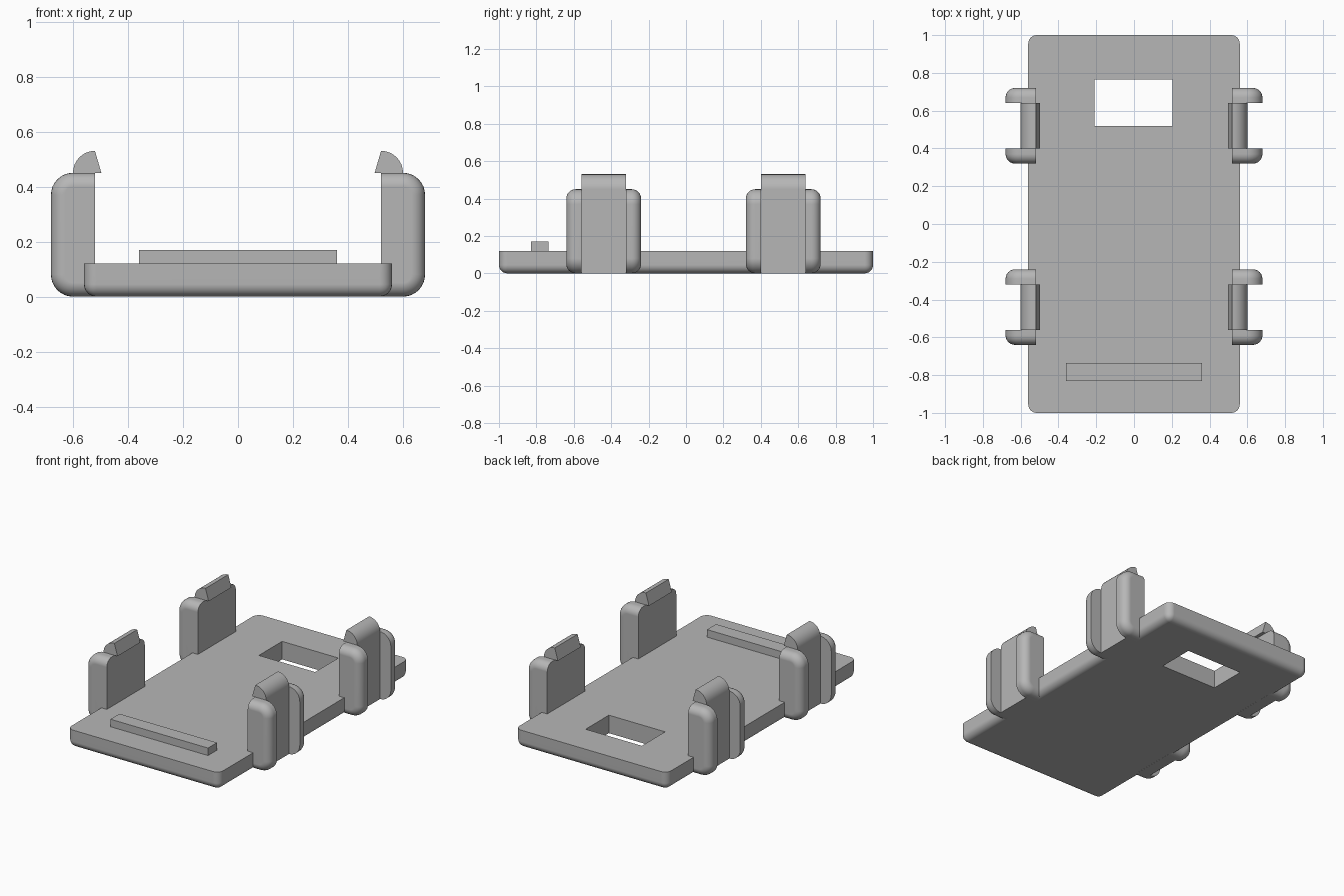
import bpy
import bmesh
from math import cos, sin, pi, radians

default = bpy.data.objects.get("Cube")
if default:
    bpy.data.objects.remove(default, do_unlink=True)

grey = bpy.data.materials.new("plain grey")
grey.use_nodes = True
colour = (0.47, 0.47, 0.47, 1)
grey.diffuse_color = colour
grey.node_tree.nodes["Principled BSDF"].inputs["Base Color"].default_value = colour


def finish(bm, name):
    """Turn a bmesh into a named grey object."""
    bmesh.ops.recalc_face_normals(bm, faces=bm.faces[:])
    mesh = bpy.data.meshes.new(name)
    bm.to_mesh(mesh)
    bm.free()
    mesh.materials.append(grey)
    obj = bpy.data.objects.new(name, mesh)
    bpy.context.collection.objects.link(obj)
    return obj


def smooth(obj):
    """Smooth the rounded edges while keeping flat faces flat."""
    bpy.ops.object.select_all(action="DESELECT")
    obj.select_set(True)
    bpy.context.view_layer.objects.active = obj
    bpy.ops.object.shade_smooth_by_angle(angle=radians(30))
    normals = obj.modifiers.new("flat faces", "WEIGHTED_NORMAL")
    normals.keep_sharp = True


def box_mesh(x0, x1, y0, y1, z0, z1):
    bm = bmesh.new()
    bmesh.ops.create_cube(bm, size=1)
    for v in bm.verts:
        v.co = (x1 if v.co.x > 0 else x0,
                y1 if v.co.y > 0 else y0,
                z1 if v.co.z > 0 else z0)
    return bm


def extruded(profile, y0, y1):
    """Extrude an x-z outline from y0 to y1."""
    bm = bmesh.new()
    face = bm.faces.new([bm.verts.new((x, y0, z)) for x, z in profile])
    made = bmesh.ops.extrude_face_region(bm, geom=[face])["geom"]
    for v in made:
        if isinstance(v, bmesh.types.BMVert):
            v.co.y = y1
    return bm


def arc(cx, cz, r, start, end, steps=8):
    angles = [start + (end - start) * i / steps for i in range(steps + 1)]
    return [(cx + r * cos(a), cz + r * sin(a)) for a in angles]


# Base plate, rounded at its corners and lower edges
bm = box_mesh(-0.56, 0.56, -1, 1, 0, 0.12)
rounded = [e for e in bm.edges if min(v.co.z for v in e.verts) < 0.01]
bmesh.ops.bevel(bm, geom=rounded, offset=0.045, segments=6, profile=0.5,
                affect="EDGES")
plate = finish(bm, "base_plate")

# Rectangular window through the plate
cutter = finish(box_mesh(-0.21, 0.205, 0.52, 0.765, -0.1, 0.3), "window_cutter")
cutter.hide_render = True
cut = plate.modifiers.new("window", "BOOLEAN")
cut.operation = "DIFFERENCE"
cut.solver = "EXACT"
cut.object = cutter
bpy.context.view_layer.objects.active = plate
bpy.ops.object.modifier_apply(modifier=cut.name)
bpy.data.objects.remove(cutter, do_unlink=True)
smooth(plate)

# Raised bar near the front
finish(box_mesh(-0.36, 0.36, -0.83, -0.735, 0.11, 0.17), "front_bar")

# Outlines of the guard posts and of the hooked clip between them
INNER, TOP, R = 0.52, 0.45, 0.08
post_outline = ([(INNER, 0)] + arc(0.60, R, R, -pi / 2, 0)
                + arc(0.60, TOP - R, R, 0, pi / 2) + [(INNER, TOP)])
clip_outline = ([(INNER, 0), (0.60, 0)] + arc(INNER, TOP, R, 0, pi / 2)
                + [(0.497, TOP), (INNER, TOP)])

for side, side_name in ((1, "left"), (-1, "right")):
    for y, row in ((-0.44, "front"), (0.52, "back")):
        label = f"{row}_{side_name}"

        clip = [(side * x, z) for x, z in clip_outline]
        smooth(finish(extruded(clip, y - 0.12, y + 0.12), f"{label}_clip"))

        post = [(side * x, z) for x, z in post_outline]
        for end, end_name in ((-1, "fore"), (1, "aft")):
            outer = y + end * 0.20
            bm = extruded(post, y + end * 0.12, outer)
            # Round the outer end everywhere except along the inner face
            rim = [e for e in bm.edges
                   if all(abs(v.co.y - outer) < 0.001 for v in e.verts)
                   and any(abs(v.co.x) > INNER + 0.001 for v in e.verts)]
            bmesh.ops.bevel(bm, geom=rim, offset=0.05, segments=6,
                            profile=0.5, affect="EDGES")
            smooth(finish(bm, f"{label}_{end_name}_post"))
